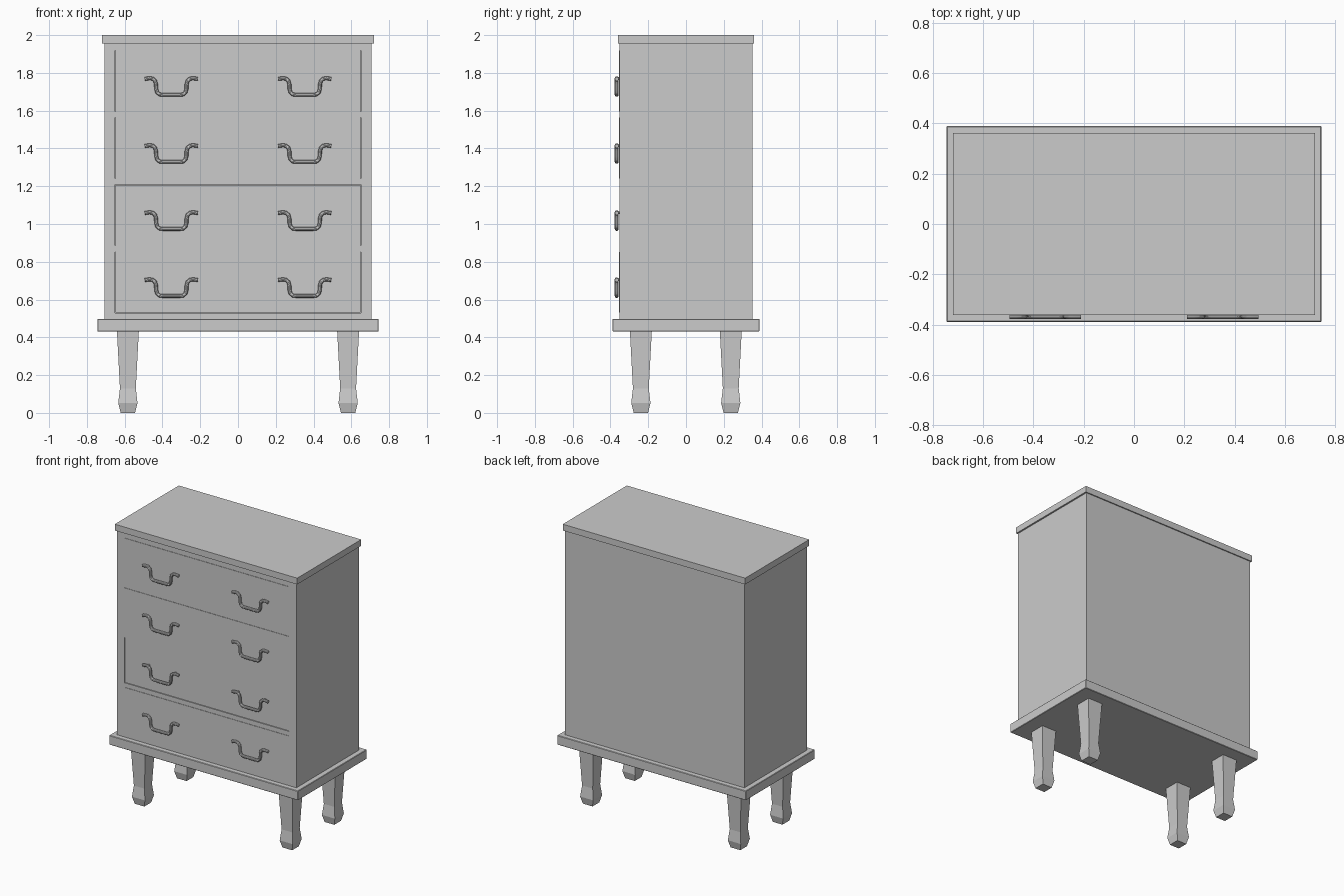
import bpy, bmesh
from mathutils import Vector

if "Cube" in bpy.data.objects:
    bpy.data.objects.remove(bpy.data.objects["Cube"])


def mesh_object(name, bm):
    bmesh.ops.recalc_face_normals(bm, faces=bm.faces)
    me = bpy.data.meshes.new(name)
    bm.to_mesh(me)
    bm.free()
    ob = bpy.data.objects.new(name, me)
    bpy.context.collection.objects.link(ob)
    return ob


def add_box(bm, lo, hi):
    lo, hi = Vector(lo), Vector(hi)
    vs = bmesh.ops.create_cube(bm, size=1)["verts"]
    for v in vs:
        v.co = (lo + hi) / 2 + v.co * (hi - lo)


def box(name, lo, hi, bevel=0):
    bm = bmesh.new()
    add_box(bm, lo, hi)
    if bevel:
        bmesh.ops.bevel(bm, geom=bm.edges[:], offset=bevel, segments=1, affect='EDGES')
    return mesh_object(name, bm)


def activate(ob):
    bpy.ops.object.select_all(action='DESELECT')
    ob.select_set(True)
    bpy.context.view_layer.objects.active = ob


FRONT = -0.353
STEP = 0.355
DRAWER_W = 0.65
drawer_z = [(0.53 + i * STEP, 0.853 + i * STEP) for i in range(4)]

# Cabinet body, plinth and lid
body = box("cabinet_body", (-0.708, FRONT, 0.49), (0.708, 0.353, 1.96))
box("plinth", (-0.745, -0.389, 0.431), (0.745, 0.389, 0.498), 0.003)
box("lid", (-0.72, -0.361, 1.955), (0.72, 0.361, 2.0))

# Drawer openings cut into the body front
bm = bmesh.new()
for z0, z1 in drawer_z:
    add_box(bm, (-DRAWER_W, FRONT - 0.05, z0), (DRAWER_W, FRONT + 0.03, z1))
cutter = mesh_object("opening_cutter", bm)
cutter.hide_render = True
mod = body.modifiers.new("openings", 'BOOLEAN')
mod.object = cutter
mod.operation = 'DIFFERENCE'
mod.solver = 'EXACT'
activate(body)
bpy.ops.object.modifier_apply(modifier=mod.name)
bpy.data.objects.remove(cutter)

# Drawer fronts: nearly flush, the second from the bottom sits slightly deeper
for i, (z0, z1) in enumerate(drawer_z):
    y = FRONT + (0.006 if i == 1 else -0.002)
    g = 0.0005
    box(f"drawer_{i + 1}", (-DRAWER_W + g, y, z0 + g), (DRAWER_W - g, FRONT + 0.0295, z1 - g))

# Legs: square tapered profile with a swelling foot
LEG = [(0.0, 0.038), (0.052, 0.051), (0.13, 0.042), (0.435, 0.058)]


def leg(name, cx, cy):
    bm = bmesh.new()
    rings = [[bm.verts.new((cx + sx * r, cy + sy * r, z))
              for sx, sy in ((-1, -1), (1, -1), (1, 1), (-1, 1))] for z, r in LEG]
    for a, b in zip(rings, rings[1:]):
        for k in range(4):
            n = (k + 1) % 4
            bm.faces.new((a[k], a[n], b[n], b[k]))
    bm.faces.new(rings[0])
    bm.faces.new(rings[-1])
    mesh_object(name, bm)


for sx, side in ((-1, "left"), (1, "right")):
    for cy, end in ((-0.239, "front"), (0.237, "back")):
        leg(f"{end}_{side}_leg", sx * 0.583, cy)

# Drop handles: bent round bar, half path mirrored about its centre
HALF = [(-0.141, 0.083), (-0.115, 0.087), (-0.098, 0.084), (-0.086, 0.073),
        (-0.081, 0.055), (-0.08, 0.03), (-0.075, 0.012), (-0.062, 0.001), (-0.045, -0.001)]
PATH = HALF + [(-x, z) for x, z in reversed(HALF)]


def handle(name, cx, cz):
    cu = bpy.data.curves.new(name, 'CURVE')
    cu.dimensions = '3D'
    cu.bevel_depth = 0.0105
    cu.bevel_resolution = 3
    cu.use_fill_caps = True
    sp = cu.splines.new('POLY')
    sp.points.add(len(PATH) - 1)
    for p, (x, z) in zip(sp.points, PATH):
        p.co = (cx + x, -0.367, cz + z, 1)
    # Short pegs fixing the bar to the drawer
    for s in (-1, 1):
        peg = cu.splines.new('POLY')
        peg.points.add(1)
        for p, y in zip(peg.points, (-0.367, -0.335)):
            p.co = (cx + s * 0.105, y, cz + 0.085, 1)
            p.radius = 0.7
    ob = bpy.data.objects.new(name, cu)
    bpy.context.collection.objects.link(ob)
    activate(ob)
    bpy.ops.object.convert(target='MESH')
    bpy.ops.object.shade_smooth_by_angle()


for i in range(4):
    for sx, side in ((-1, "left"), (1, "right")):
        handle(f"{side}_handle_{i + 1}", sx * 0.353, 0.62 + i * STEP)
